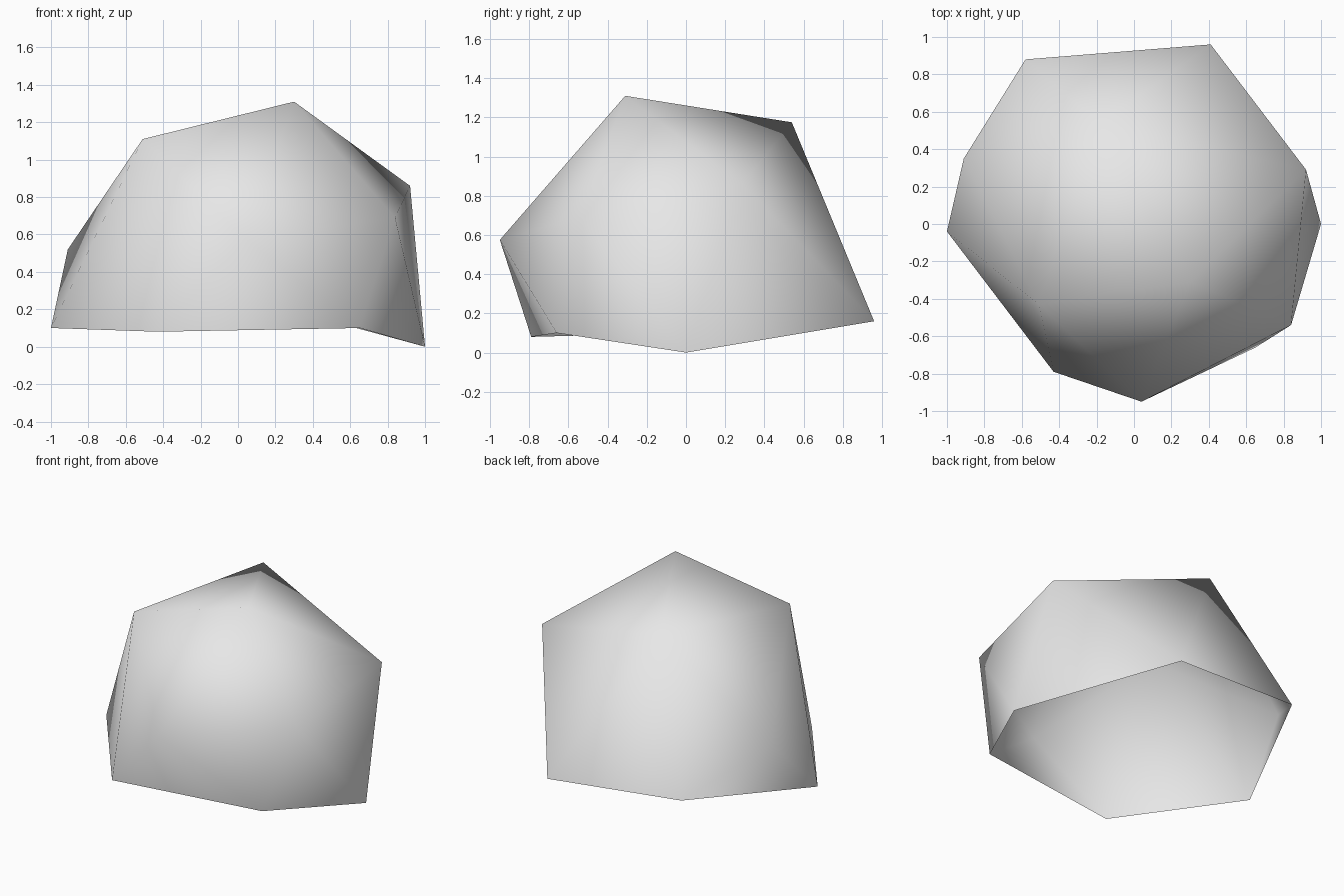
import bpy
import bmesh

cube = bpy.data.objects.get("Cube")
if cube:
    bpy.data.objects.remove(cube, do_unlink=True)

# One plain grey for the whole shell
grey = bpy.data.materials.new("light_grey")
grey.use_nodes = True
colour = (0.8, 0.8, 0.8, 1.0)
grey.diffuse_color = colour
grey.node_tree.nodes["Principled BSDF"].inputs["Base Color"].default_value = colour

# Corner points: open rim at the bottom, a middle belt, and the crown
rim = [(1.0, 0.0, 0.0), (0.41, 0.96, 0.16), (-0.58, 0.88, 0.24),
       (-1.0, -0.04, 0.10), (-0.43, -0.79, 0.08), (0.65, -0.66, 0.10)]
belt = [(0.92, 0.29, 0.86), (-0.91, 0.35, 0.52),
        (0.04, -0.95, 0.575), (0.84, -0.54, 0.69)]
crown = [(0.30, -0.31, 1.31), (-0.51, -0.43, 1.11), (-0.18, 0.54, 1.175)]

# Wrap the points in a faceted skin
bm = bmesh.new()
rim_verts = {bm.verts.new(p) for p in rim}
for p in belt + crown:
    bm.verts.new(p)
bmesh.ops.convex_hull(bm, input=bm.verts[:])
bmesh.ops.recalc_face_normals(bm, faces=bm.faces[:])

# Leave the underside open
underside = [f for f in bm.faces if all(v in rim_verts for v in f.verts)]
bmesh.ops.delete(bm, geom=underside, context="FACES")

# Smooth shading across all facets
for f in bm.faces:
    f.smooth = True

mesh = bpy.data.meshes.new("rounded_shell")
bm.to_mesh(mesh)
bm.free()
mesh.materials.append(grey)
shell = bpy.data.objects.new("rounded_shell", mesh)
bpy.context.collection.objects.link(shell)
